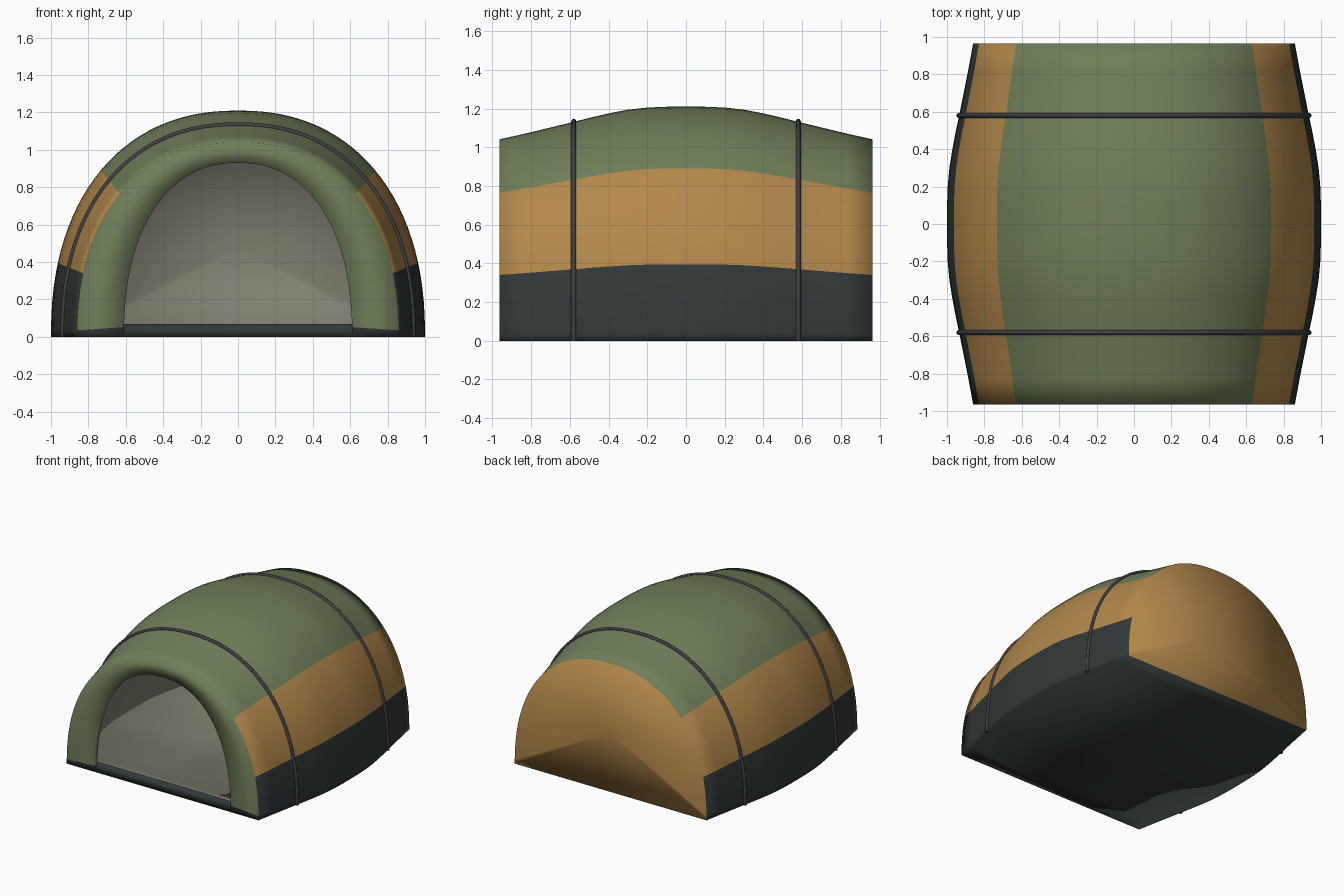
import bpy, bmesh
from math import sin, cos, pi

if "Cube" in bpy.data.objects:
    bpy.data.objects.remove(bpy.data.objects["Cube"])

N = 2.25                       # superellipse exponent of the arch
YEND = 0.965


def material(name, rgb):
    m = bpy.data.materials.new(name)
    m.diffuse_color = (*rgb, 1)
    m.use_nodes = True
    m.node_tree.nodes["Principled BSDF"].inputs["Base Color"].default_value = m.diffuse_color
    return m


green = material("green_fabric", (0.16, 0.21, 0.10))
tan = material("ochre_fabric", (0.45, 0.245, 0.07))
dark = material("charcoal_fabric", (0.032, 0.04, 0.04))
lining = material("grey_lining", (0.21, 0.21, 0.165))
pole_mat = material("pole_grey", (0.05, 0.05, 0.055))


def arch(t, w, h):
    """Point on the arch, t from 0 (right foot) to pi (left foot)."""
    c, s = cos(t), max(sin(t), 0.0)
    if s < 1e-9:
        s = 0.0
    x = w * abs(c) ** (2 / N) * (1 if c >= 0 else -1)
    return x, h * s ** (2 / N)


def span(a, b, n):
    return [a + (b - a) * i / n for i in range(n)]


# angles with rows exactly on the colour borders
T1, T2 = 0.288, 0.787
half = [0.0] + span(0.022, T1, 5) + span(T1, T2, 9) + span(T2, pi / 2, 14)
angles = half + [pi / 2] + [pi - t for t in reversed(half)]
angles[-1] = pi
LAST = len(angles) - 1

# lengthwise swelling of the shell
half_prof = [(0, 1), (0.1, 0.9995), (0.2, 0.996), (0.3, 0.987), (0.4, 0.971),
             (0.5, 0.952), (0.58, 0.935), (0.7, 0.911), (0.83, 0.885), (YEND, 0.86)]
prof = [(-y, s) for y, s in reversed(half_prof[1:])] + half_prof

# tent body: banded shell, floor, closed back and front arch panel
bm = bmesh.new()
rows = []
for y, s in prof:
    pts = [arch(t, s, 1.21 * s) for t in angles]
    rows.append([bm.verts.new((x, y, z)) for x, z in pts])


def face(verts, mat):
    f = bm.faces.new(verts)
    f.material_index = mat
    f.smooth = True


for a, b in zip(rows, rows[1:]):
    for i in range(LAST):
        t = (angles[i] + angles[i + 1]) / 2
        t = min(t, pi - t)
        face((a[i], b[i], b[i + 1], a[i + 1]), 2 if t < T1 else 1 if t < T2 else 0)

front, back = rows[0], rows[-1]
inner = []
for i, t in enumerate(angles):
    x, z = arch(t, 0.61, 0.93)
    if i in (1, LAST - 1):
        z = 0.052
    inner.append(bm.verts.new((x, -YEND, z)))
for i in range(LAST):
    face((front[i], front[i + 1], inner[i + 1], inner[i]), 2 if i in (0, LAST - 1) else 0)

hub = bm.verts.new((0, YEND, 0.48))
for i in range(LAST):
    face((back[i + 1], back[i], hub), 1)
face((back[0], back[LAST], hub), 1)

for k, (a, b) in enumerate(zip(rows, rows[1:])):
    if k == 0:
        face((a[0], inner[0], inner[LAST], a[LAST], b[LAST], b[0]), 2)
    else:
        face((a[0], a[LAST], b[LAST], b[0]), 2)
bmesh.ops.recalc_face_normals(bm, faces=bm.faces)
bm.faces.ensure_lookup_table()
top = max(bm.faces, key=lambda f: f.calc_center_median().z)
if top.normal.z < 0:
    bmesh.ops.reverse_faces(bm, faces=bm.faces)
me = bpy.data.meshes.new("tent_body")
bm.to_mesh(me)
bm.free()
body = bpy.data.objects.new("tent_body", me)
bpy.context.collection.objects.link(body)
for m in (green, tan, dark, lining):
    me.materials.append(m)

# fabric thickness with grey inner lining
sol = body.modifiers.new("thickness", 'SOLIDIFY')
sol.thickness = 0.035
sol.offset = -1
sol.use_even_offset = True
sol.material_offset = 3

# two hoop poles
for name, y in (("front_pole", -0.58), ("back_pole", 0.58)):
    cu = bpy.data.curves.new(name, 'CURVE')
    cu.dimensions = '3D'
    cu.bevel_depth = 0.013
    cu.bevel_resolution = 2
    cu.use_fill_caps = True
    sp = cu.splines.new('POLY')
    sp.points.add(LAST)
    for p, t in zip(sp.points, angles):
        x, z = arch(t, 0.937, 1.134)
        p.co = (x, y, z, 1)
    cu.materials.append(pole_mat)
    bpy.context.collection.objects.link(bpy.data.objects.new(name, cu))
